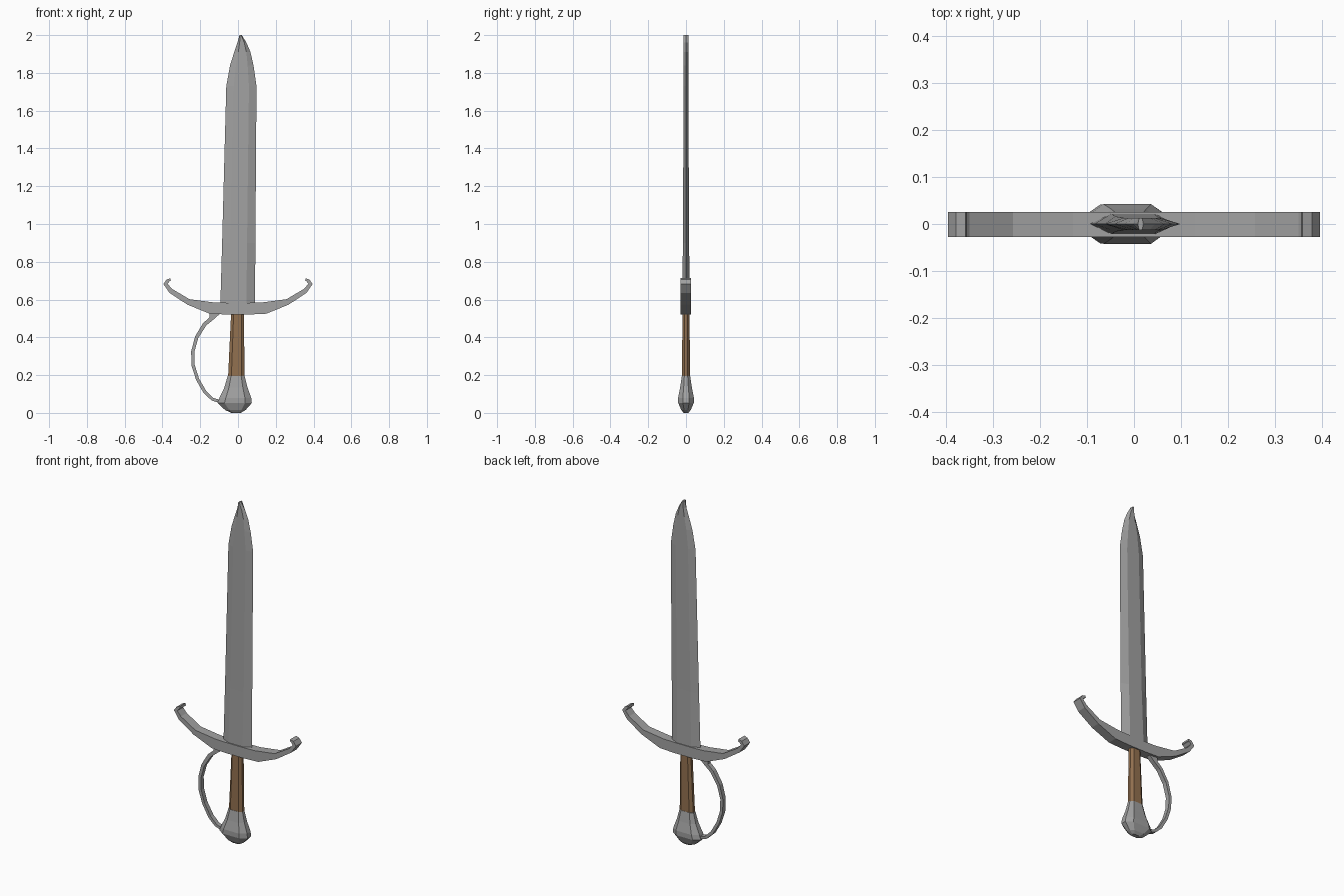
import bpy
import bmesh

cube = bpy.data.objects.get("Cube")
if cube:
    bpy.data.objects.remove(cube)


def material(name, rgb):
    mat = bpy.data.materials.new(name)
    mat.use_nodes = True
    mat.diffuse_color = (*rgb, 1)
    mat.node_tree.nodes["Principled BSDF"].inputs["Base Color"].default_value = (*rgb, 1)
    return mat


steel = material("steel grey", (0.36, 0.36, 0.36))
wood = material("grip brown", (0.29, 0.165, 0.08))


def finish(bm, name, mat):
    bmesh.ops.recalc_face_normals(bm, faces=bm.faces)
    mesh = bpy.data.meshes.new(name)
    bm.to_mesh(mesh)
    bm.free()
    mesh.materials.append(mat)
    obj = bpy.data.objects.new(name, mesh)
    bpy.context.collection.objects.link(obj)
    return obj


def loft(name, mat, levels, section):
    """Stack scaled copies of a section; each level is (z, left x, right x, half depth)."""
    bm = bmesh.new()
    rings = []
    for z, left, right, depth in levels:
        mid, half = (left + right) / 2, (right - left) / 2
        rings.append([bm.verts.new((mid + half * u, depth * v, z)) for u, v in section])
    n = len(section)
    for low, high in zip(rings, rings[1:]):
        for i in range(n):
            j = (i + 1) % n
            bm.faces.new((low[i], low[j], high[j], high[i]))
    bm.faces.new(rings[0])
    bm.faces.new(rings[-1])
    return finish(bm, name, mat)


def strip(name, mat, upper, lower, y0, y1):
    """Solid band of constant depth between two matching edge paths in the xz plane."""
    bm = bmesh.new()
    rings = []
    for (ax, az), (bx, bz) in zip(upper, lower):
        rings.append([bm.verts.new(p) for p in
                      ((ax, y0, az), (ax, y1, az), (bx, y1, bz), (bx, y0, bz))])
    for a, b in zip(rings, rings[1:]):
        for i in range(4):
            j = (i + 1) % 4
            bm.faces.new((a[i], a[j], b[j], b[i]))
    bm.faces.new(rings[0])
    bm.faces.new(rings[-1])
    return finish(bm, name, mat)


# Blade: bevelled flat section, leaning slightly and closing to the tip
blade_section = [(-1, 0), (-0.5, -1), (0.5, -1), (1, 0), (0.5, 1), (-0.5, 1)]
loft("blade", steel, [
    (0.56, -0.094, 0.09, 0.022),
    (0.9, -0.084, 0.092, 0.016),
    (1.73, -0.062, 0.098, 0.013),
    (1.84, -0.042, 0.082, 0.013),
    (1.91, -0.02, 0.066, 0.013),
    (1.96, -0.003, 0.045, 0.013),
    (2.0, 0.008, 0.02, 0.013)], blade_section)

# Crossguard: curved band with hooked ends, mirrored about the middle
guard_top = [(0.06, 0.583), (0.13, 0.585), (0.257, 0.602), (0.35, 0.657),
             (0.373, 0.684), (0.362, 0.697), (0.355, 0.7)]
guard_low = [(0.06, 0.521), (0.15, 0.525), (0.268, 0.573), (0.363, 0.636),
             (0.395, 0.682), (0.378, 0.706), (0.358, 0.713)]


def mirrored(path):
    return [(-x, z) for x, z in reversed(path)] + path


strip("crossguard", steel, mirrored(guard_top), mirrored(guard_low), -0.028, 0.026)

# Grip: eight-sided wooden handle
round_section = [(-1, -0.4), (-0.6, -1), (0.6, -1), (1, -0.4),
                 (1, 0.4), (0.6, 1), (-0.6, 1), (-1, 0.4)]
loft("grip", wood, [
    (0.18, -0.053, 0.035, 0.021),
    (0.54, -0.036, 0.031, 0.019)], round_section)

# Pommel: faceted flare with a tapered base
loft("pommel", steel, [
    (0.0, -0.035, 0.015, 0.012),
    (0.015, -0.068, 0.04, 0.025),
    (0.052, -0.108, 0.073, 0.041),
    (0.08, -0.098, 0.07, 0.042),
    (0.135, -0.072, 0.05, 0.031),
    (0.195, -0.055, 0.035, 0.022)], round_section)

# Knuckle guard: thin bow from the crossguard down to the pommel
bow_outer = [(-0.15, 0.53), (-0.15, 0.506), (-0.185, 0.475), (-0.227, 0.405),
             (-0.248, 0.325), (-0.246, 0.25), (-0.222, 0.175), (-0.182, 0.105),
             (-0.14, 0.066), (-0.09, 0.05)]
bow_inner = [(-0.09, 0.53), (-0.125, 0.498), (-0.168, 0.463), (-0.21, 0.397),
             (-0.231, 0.323), (-0.229, 0.254), (-0.207, 0.183), (-0.169, 0.117),
             (-0.13, 0.079), (-0.085, 0.066)]
strip("knuckle_guard", steel, bow_outer, bow_inner, -0.013, 0.013)
